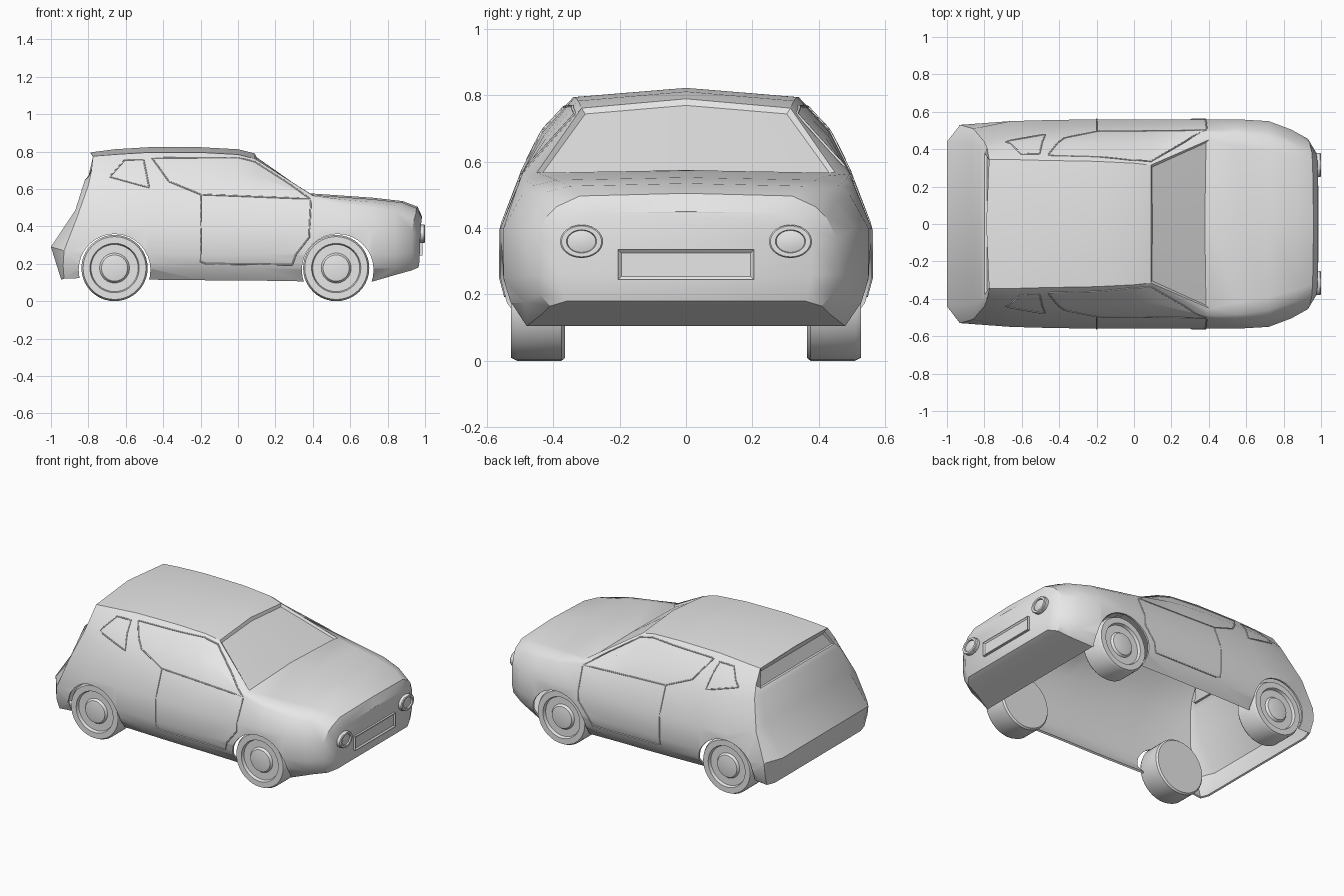
import bpy, bmesh, math
from mathutils import Vector, Matrix
from mathutils.bvhtree import BVHTree

cube = bpy.data.objects.get("Cube")
if cube:
    bpy.data.objects.remove(cube, do_unlink=True)

grey = bpy.data.materials.new("plain_grey")
grey.use_nodes = True
grey.diffuse_color = (0.8, 0.8, 0.8, 1)
grey.node_tree.nodes["Principled BSDF"].inputs["Base Color"].default_value = (0.8, 0.8, 0.8, 1)


def add_object(name, data):
    obj = bpy.data.objects.new(name, data)
    bpy.context.collection.objects.link(obj)
    data.materials.append(grey)
    return obj


def mesh_object(name, bm):
    bmesh.ops.recalc_face_normals(bm, faces=bm.faces)
    mesh = bpy.data.meshes.new(name)
    bm.to_mesh(mesh)
    bm.free()
    return add_object(name, mesh)


def activate(obj):
    bpy.ops.object.select_all(action='DESELECT')
    obj.select_set(True)
    bpy.context.view_layer.objects.active = obj


def smooth(obj, degrees=35):
    activate(obj)
    bpy.ops.object.shade_smooth_by_angle(angle=math.radians(degrees))


def lathe(name, profile, matrix, segments=32):
    """Turn (radius, height) pairs about local z, capping both ends."""
    bm = bmesh.new()
    rings = []
    for r, h in profile:
        angles = [math.tau * i / segments for i in range(segments)]
        rings.append([bm.verts.new((r * math.cos(a), r * math.sin(a), h)) for a in angles])
    for lower, upper in zip(rings, rings[1:]):
        for i in range(segments):
            j = (i + 1) % segments
            bm.faces.new((lower[i], lower[j], upper[j], upper[i]))
    bm.faces.new(rings[0])
    bm.faces.new(rings[-1])
    bm.transform(matrix)
    obj = mesh_object(name, bm)
    smooth(obj)
    return obj


# Body sections, each half a rib from the top centre down to the sill
def section(xt, zt, yt, xs, zb, yb, ys, zbot):
    crown = 0.008 if zt < 0.6 else 0.028
    edge = Vector((xt, yt, zt - crown))
    belt = Vector((xs, yb, zb))
    bulge = (edge + belt) / 2 + Vector((0, 0.018, 0.006))
    return [(xt, 0, zt), edge, bulge, belt, (xs, ys, 0.4), (xs, ys, 0.25),
            (xs, ys - 0.02, 0.175), (xs, ys - 0.07, zbot)]


nose_face = [(0.985, 0, 0.45), (0.983, 0.28, 0.445), (0.98, 0.34, 0.42), (0.977, 0.365, 0.4),
             (0.975, 0.38, 0.36), (0.972, 0.38, 0.26), (0.97, 0.37, 0.21), (0.965, 0.36, 0.18)]
nose_rim = [(0.96, 0, 0.505), (0.955, 0.32, 0.497), (0.95, 0.39, 0.465), (0.94, 0.425, 0.43),
            (0.93, 0.455, 0.37), (0.93, 0.455, 0.26), (0.93, 0.44, 0.2), (0.93, 0.41, 0.165)]
tail_rim = [(-0.79, 0, 0.795), (-0.775, 0.345, 0.775), (-0.785, 0.405, 0.69), (-0.8, 0.44, 0.62),
            (-0.86, 0.51, 0.45), (-0.93, 0.53, 0.27), (-0.935, 0.525, 0.19), (-0.93, 0.5, 0.12)]
tail_face = [(-0.765, 0, 0.765), (-0.765, 0.325, 0.755), (-0.8, 0.38, 0.665), (-0.82, 0.4, 0.645),
             (-0.87, 0.43, 0.485), (-1, 0.44, 0.29), (-0.972, 0.44, 0.2), (-0.945, 0.44, 0.115)]
middle = [
    (0.88, 0.535, 0.35, 0.84, 0.48, 0.45, 0.505, 0.14),
    (0.72, 0.553, 0.39, 0.72, 0.5, 0.495, 0.55, 0.105),
    (0.55, 0.565, 0.42, 0.55, 0.52, 0.51, 0.56, 0.105),
    (0.4, 0.575, 0.45, 0.4, 0.55, 0.5, 0.56, 0.105),
    (0.09, 0.79, 0.315, 0.1, 0.565, 0.495, 0.56, 0.11),
    (0, 0.812, 0.325, 0, 0.565, 0.495, 0.56, 0.11),
    (-0.2, 0.823, 0.335, -0.2, 0.57, 0.495, 0.56, 0.112),
    (-0.48, 0.823, 0.34, -0.48, 0.585, 0.49, 0.555, 0.115),
    (-0.66, 0.812, 0.345, -0.66, 0.6, 0.475, 0.55, 0.13)]
ribs = [nose_face, nose_rim] + [section(*m) for m in middle] + [tail_rim, tail_face]

# Body shell lofted through the ribs
bm = bmesh.new()
loops = []
for rib in ribs:
    pts = [Vector(p) for p in rib]
    mirrored = [Vector((p.x, -p.y, p.z)) for p in reversed(pts[1:])]
    loops.append([bm.verts.new(p) for p in mirrored + pts])
last = len(loops[0]) - 1
mid = last // 2
windshield = []
for n, (a, b) in enumerate(zip(loops, loops[1:])):
    for i in range(last):
        face = bm.faces.new((a[i], a[i + 1], b[i + 1], b[i]))
        if n == 5 and i in (mid - 1, mid):
            windshield.append(face)
    # Closed panel under the nose
    if n < 3:
        bm.faces.new((a[0], b[0], b[last], a[last]))

# Nose and tail panels
rear_window = None
for loop in (loops[0], loops[-1]):
    bm.faces.new((loop[mid], loop[mid - 1], loop[mid + 1]))
    for i in range(1, mid):
        face = bm.faces.new((loop[mid - i], loop[mid - i - 1], loop[mid + i + 1], loop[mid + i]))
        if i == 1:
            rear_window = face
bmesh.ops.recalc_face_normals(bm, faces=bm.faces)
bmesh.ops.inset_region(bm, faces=windshield, thickness=0.018, depth=-0.012)
bmesh.ops.inset_region(bm, faces=[rear_window], thickness=0.012, depth=-0.012)
surface = BVHTree.FromBMesh(bm)
body = mesh_object("body_shell", bm)

shell = body.modifiers.new("shell", 'SOLIDIFY')
shell.thickness = 0.012
shell.offset = -1

# Wheel arches cut through the shell
wheel_x = {"nose": 0.525, "tail": -0.66}
sides = {"near": -1, "far": 1}


def axle(x, side, z):
    return Matrix.Translation((x, 0, z)) @ Matrix.Rotation(-side * math.pi / 2, 4, 'X')


cutters = []
for end, x in wheel_x.items():
    for side_name, side in sides.items():
        shift = 0.008 if end == "nose" else 0
        cutter = lathe("arch_cutter", [(0.192, 0.32), (0.192, 0.7)], axle(x + shift, side, 0.167))
        cutter.hide_render = True
        cutters.append(cutter)
        cut = body.modifiers.new("arch", 'BOOLEAN')
        cut.operation = 'DIFFERENCE'
        cut.solver = 'EXACT'
        cut.object = cutter
activate(body)
for mod in list(body.modifiers):
    bpy.ops.object.modifier_apply(modifier=mod.name)
for cutter in cutters:
    bpy.data.objects.remove(cutter, do_unlink=True)
smooth(body, 32)

# Wheels with recessed rims and raised hubs
wheel_profile = [(0.168, 0.365), (0.177, 0.375), (0.177, 0.51), (0.168, 0.527), (0.132, 0.527),
                 (0.126, 0.508), (0.08, 0.508), (0.07, 0.522), (0.04, 0.527)]
for end, x in wheel_x.items():
    for side_name, side in sides.items():
        lathe(f"{end}_wheel_{side_name}", wheel_profile, axle(x, side, 0.177), 40)

# Oval headlights
lamp_profile = [(1, -0.03), (1, 0.015), (0.93, 0.02), (0.7, 0.02), (0.66, 0.012), (0.3, 0.017)]
for side_name, side in sides.items():
    place = Matrix.Translation((0.98, side * 0.315, 0.36)) @ Matrix.Rotation(math.pi / 2, 4, 'Y')
    lathe(f"headlight_{side_name}", lamp_profile, place @ Matrix.Diagonal((0.05, 0.065, 1, 1)))

# Number plate with a raised border
bm = bmesh.new()
bmesh.ops.create_cube(bm, size=1, matrix=Matrix.Translation((0.974, 0, 0.29))
                      @ Matrix.Diagonal((0.026, 0.41, 0.09, 1)))
bm.normal_update()
front = [f for f in bm.faces if f.normal.x > 0.9]
bmesh.ops.inset_region(bm, faces=front, thickness=0.014, depth=-0.008)
mesh_object("number_plate", bm)

# Door and window seams laid on the body sides
seams = {
    "door_seam": ([(-0.2, 0.565), (-0.2, 0.21), (-0.17, 0.2), (0.29, 0.195), (0.31, 0.25),
                   (0.38, 0.34), (0.39, 0.54)], False),
    "door_window_seam": ([(-0.46, 0.765), (-0.37, 0.64), (-0.2, 0.57), (0.385, 0.547),
                          (0.27, 0.63), (0.09, 0.745), (0, 0.768)], True),
    "quarter_window_seam": ([(-0.685, 0.665), (-0.605, 0.755), (-0.505, 0.757), (-0.475, 0.607)], True)}
for name, (corners, closed) in seams.items():
    ends = corners[1:] + (corners[:1] if closed else [])
    path = []
    for (x0, z0), (x1, z1) in zip(corners, ends):
        for k in range(9):
            t = k / 8
            start = Vector((x0 + (x1 - x0) * t, -2, z0 + (z1 - z0) * t))
            hit = surface.ray_cast(start, Vector((0, 1, 0)))[0]
            if hit:
                path.append(hit)
    for side_name, side in sides.items():
        curve = bpy.data.curves.new(name, 'CURVE')
        curve.dimensions = '3D'
        curve.bevel_depth = 0.004
        curve.bevel_resolution = 1
        spline = curve.splines.new('POLY')
        spline.points.add(len(path) - 1)
        for point, p in zip(spline.points, path):
            point.co = (p.x, -side * p.y, p.z, 1)
        add_object(f"{name}_{side_name}", curve)
